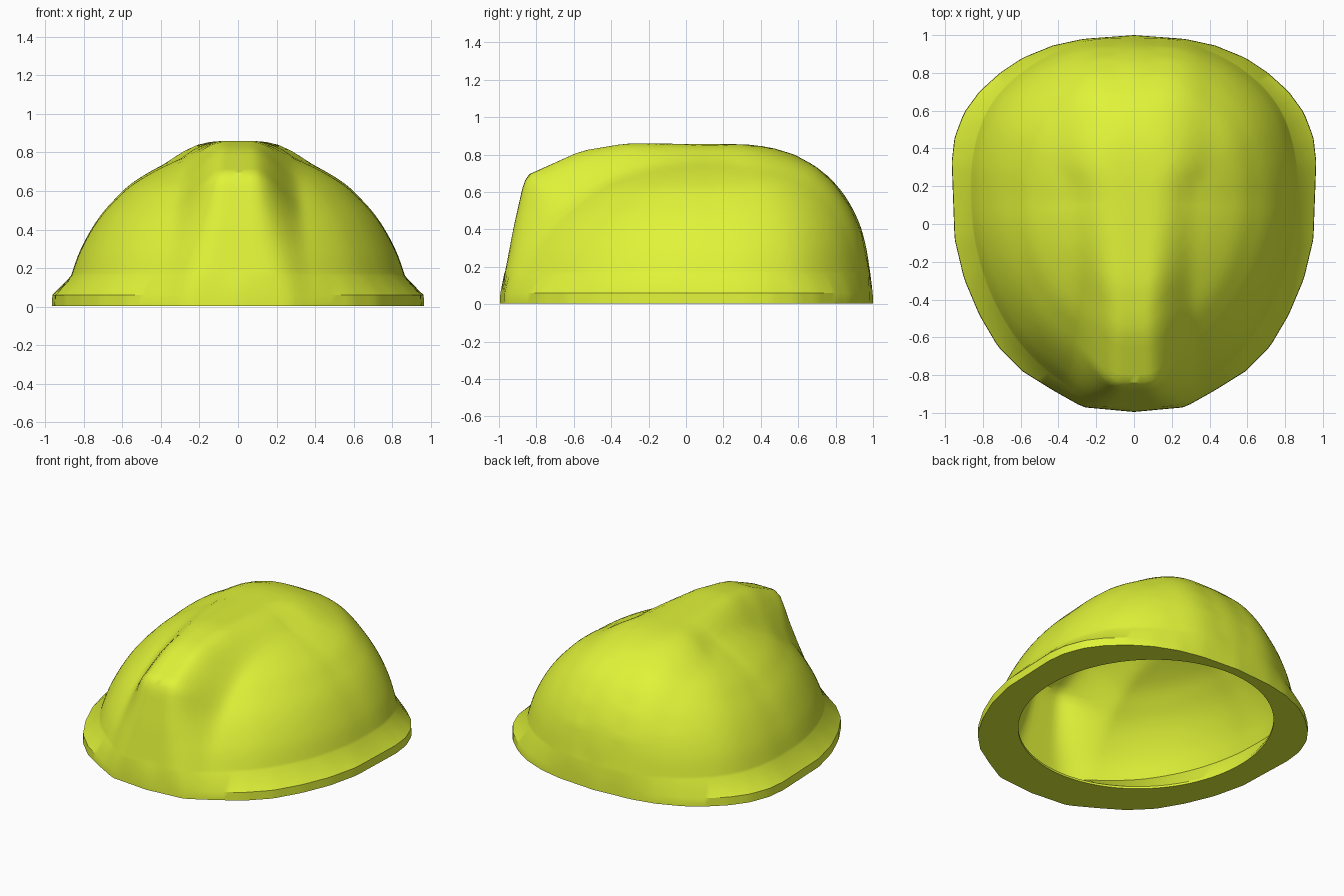
import bpy, bmesh, math
from mathutils import Vector

if "Cube" in bpy.data.objects:
    bpy.data.objects.remove(bpy.data.objects["Cube"])

COLS, RINGS, CY = 160, 30, 0.1

# half outlines seen from above, back to front
BRIM = [(0, 1), (.27, .98), (.43, .945), (.59, .88), (.71, .80), (.82, .70), (.90, .59),
        (.95, .46), (.965, .33), (.95, -.08), (.90, -.29), (.82, -.48), (.72, -.65),
        (.59, -.78), (.43, -.88), (.27, -.97), (0, -.995)]
BASE = [(0, .99), (.3, .955), (.5, .875), (.68, .74), (.8, .58), (.865, .33), (.86, 0),
        (.815, -.22), (.74, -.42), (.6, -.65), (.4, -.83), (.2, -.95), (0, -.98)]
# dome profiles (radius fraction, height), and the centre ridge (y, z)
SIDE = [(1, .16), (.945, .29), (.855, .43), (.75, .54), (.605, .65), (.34, .765), (0, .82)]
BACK = [(1, .16), (.97, .32), (.92, .46), (.82, .61), (.67, .73), (.41, .80), (0, .82)]
RIDGE = [(.985, .16), (.94, .38), (.88, .52), (.79, .65), (.69, .74), (.58, .80), (.45, .84),
         (.32, .855), (-.32, .86), (-.56, .82), (-.85, .69), (-.875, .62), (-.92, .42), (-.97, .16)]


def spline(pts, u):
    """Smooth curve through the points, u from 0 to 1."""
    n = len(pts) - 1
    i = min(int(u * n), n - 1)
    t = u * n - i
    p = [Vector(pts[max(0, min(n, i + k))]) for k in (-1, 0, 1, 2)]
    return 0.5 * (2 * p[1] + (p[2] - p[0]) * t + (2 * p[0] - 5 * p[1] + 4 * p[2] - p[3]) * t * t
                  + (3 * p[1] - p[0] - 3 * p[2] + p[3]) * t ** 3)


def outline(pts, a):
    """Point of a half outline in direction a (0 = back, pi = front)."""
    d = Vector((math.sin(a), math.cos(a)))
    for p, q in zip(pts, pts[1:]):
        p, q = Vector((p[0], p[1] - CY)), Vector((q[0], q[1] - CY))
        cp, cq = p.x * d.y - p.y * d.x, q.x * d.y - q.y * d.x
        if cp <= 1e-9 and cq >= -1e-9:
            return p.lerp(q, cp / (cp - cq))
    return Vector((0, pts[-1][1] - CY))


cache = {}


def base_outline(a):
    """Dome base with its corners rounded off."""
    if a not in cache:
        total = 0
        for k in range(-6, 7):
            b = abs(a + k * .03)
            total += outline(BASE, min(b, 2 * math.pi - b)).length * (7 - abs(k)) / 49
        cache[a] = Vector((math.sin(a), math.cos(a))) * total
    return cache[a]


def smooth(t):
    t = max(0, min(1, t))
    return t * t * (3 - 2 * t)


def ridge_radius(y, z):
    """Distance from the origin to the ridge line in direction (y, z)."""
    for (y0, z0), (y1, z1) in zip(RIDGE, RIDGE[1:]):
        c0, c1 = y0 * z - z0 * y, y1 * z - z1 * y
        if c0 >= 0 >= c1 and c0 != c1:
            t = c0 / (c0 - c1)
            return math.hypot(y0 + (y1 - y0) * t, z0 + (z1 - z0) * t)
    return 0


def dome(a, u):
    """Dome surface with the raised ridge and crown pad."""
    base = base_outline(a)
    r, z = spline(SIDE, u).lerp(spline(BACK, u), max(0, math.cos(a)) ** 1.8)
    x, y = base.x * r, CY + base.y * r
    k = smooth((y + .45) / .6)                      # 0 on the ridge, 1 on the pad
    full = .06 + .06 * k + .10 * max(0, .7 - z) * (1 - k)
    full *= 1 - smooth((y - .25) / .35)
    fall = .26 - .05 * k + .22 * smooth((y - .1) / .5)
    w = 1 - smooth((x - full) / fall)
    s = 1 + w * max(0, ridge_radius(y, z) / math.hypot(y, z) - 1)
    return x, y * s, z * s


def inner(a, u):
    x, y, z = dome(a, u)
    return x * .98, .02 + (y - .02) * .98, z * .985


def flat(pts, z, k=1.0):
    def point(a):
        p = outline(pts, a)
        return p.x * k, CY + p.y * k, z
    return point


def opening(z):
    return lambda a: (.77 * math.sin(a), .115 + .82 * math.cos(a), z)


# rings from the outer crown, round the brim, up to the inner crown
rings = [lambda a, u=1 - i / RINGS: dome(a, u) for i in range(1, RINGS + 1)]
rings += [flat(BRIM, .06, .998), flat(BRIM, .005), opening(.005), opening(.02)]
rings += [lambda a, u=i / RINGS: inner(a, u) for i in range(RINGS)]

bm = bmesh.new()
loops = []
for ring in rings:
    loop = []
    for c in range(COLS):
        a = 2 * math.pi * c / COLS
        x, y, z = ring(min(a, 2 * math.pi - a))
        loop.append(bm.verts.new((x if a <= math.pi else -x, y, z)))
    loops.append(loop)
for lo, hi in zip(loops, loops[1:]):
    for c in range(COLS):
        d = (c + 1) % COLS
        bm.faces.new((lo[c], lo[d], hi[d], hi[c]))
for loop, fn in ((loops[0], dome), (loops[-1], inner)):
    pole = bm.verts.new(fn(0, 1))
    for c in range(COLS):
        bm.faces.new((pole, loop[c], loop[(c + 1) % COLS]))
bmesh.ops.recalc_face_normals(bm, faces=bm.faces)

mesh = bpy.data.meshes.new("helmet_shell")
bm.to_mesh(mesh)
bm.free()
shell = bpy.data.objects.new("helmet_shell", mesh)
bpy.context.collection.objects.link(shell)

mat = bpy.data.materials.new("safety_yellow")
mat.diffuse_color = (.75, .9, .04, 1)
mat.use_nodes = True
mat.node_tree.nodes["Principled BSDF"].inputs["Base Color"].default_value = mat.diffuse_color
mesh.materials.append(mat)

bpy.context.view_layer.objects.active = shell
shell.select_set(True)
bpy.ops.object.shade_smooth_by_angle(angle=math.radians(32))
